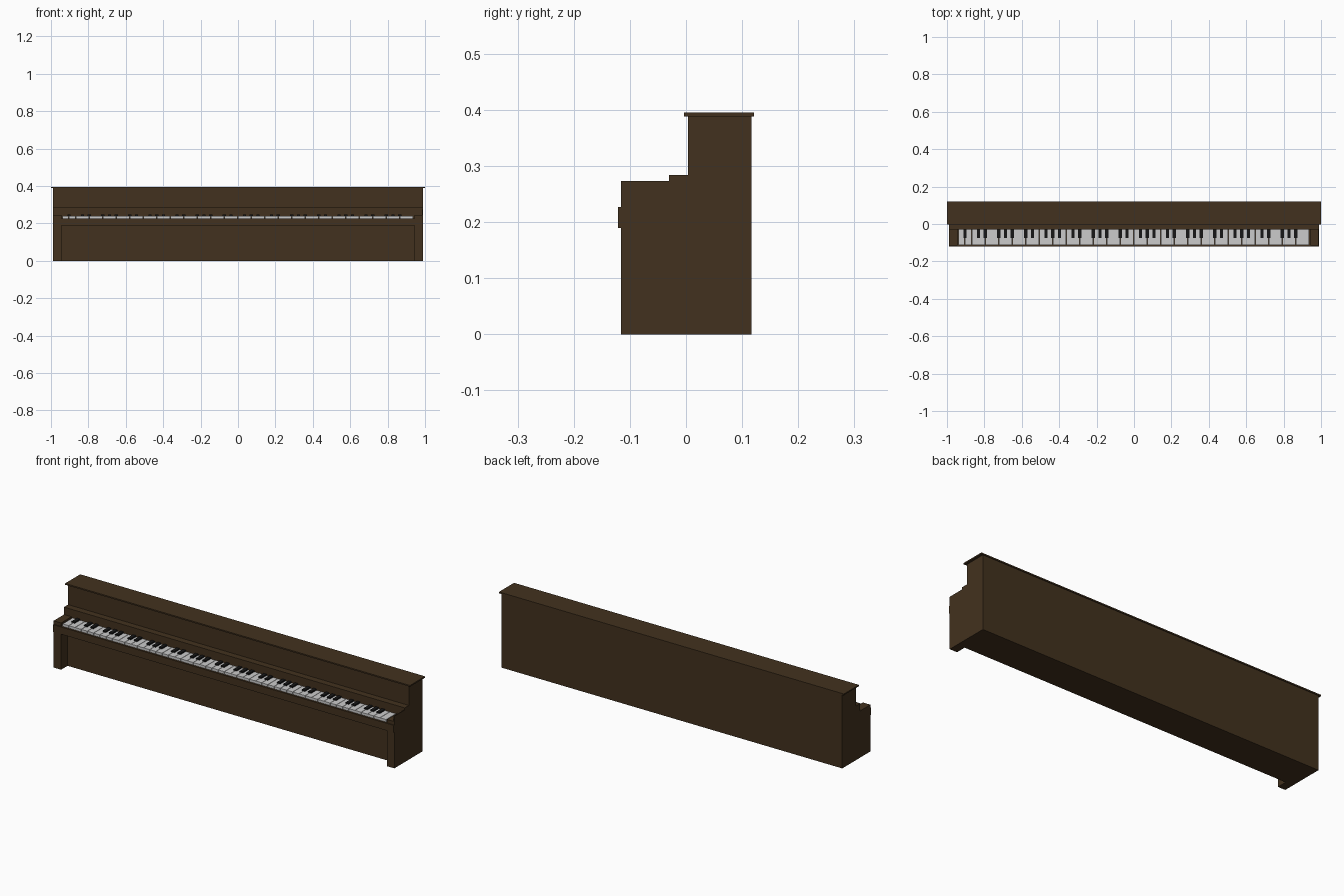
import bpy, bmesh

if "Cube" in bpy.data.objects:
    bpy.data.objects.remove(bpy.data.objects["Cube"])


def material(name, rgb):
    m = bpy.data.materials.new(name)
    m.diffuse_color = (*rgb, 1)
    m.use_nodes = True
    m.node_tree.nodes["Principled BSDF"].inputs["Base Color"].default_value = m.diffuse_color
    return m


WOOD = material("dark_wood", (0.055, 0.031, 0.013))
WHITE = material("key_white", (0.8, 0.8, 0.8))
BLACK = material("key_black", (0.008, 0.008, 0.008))


def finish(name, bm, mat):
    bmesh.ops.recalc_face_normals(bm, faces=bm.faces)
    me = bpy.data.meshes.new(name)
    bm.to_mesh(me)
    bm.free()
    me.materials.append(mat)
    ob = bpy.data.objects.new(name, me)
    bpy.context.collection.objects.link(ob)
    return ob


def add_box(bm, x0, x1, y0, y1, z0, z1):
    verts = bmesh.ops.create_cube(bm, size=1)["verts"]
    for v in verts:
        v.co.x = x1 if v.co.x > 0 else x0
        v.co.y = y1 if v.co.y > 0 else y0
        v.co.z = z1 if v.co.z > 0 else z0


def box(name, mat, *dims):
    bm = bmesh.new()
    add_box(bm, *dims)
    return finish(name, bm, mat)


def extrude_profile(name, mat, points, x0, x1):
    bm = bmesh.new()
    face = bm.faces.new([bm.verts.new((x0, y, z)) for y, z in points])
    new = bmesh.ops.extrude_face_region(bm, geom=[face])["geom"]
    moved = [g for g in new if isinstance(g, bmesh.types.BMVert)]
    bmesh.ops.translate(bm, verts=moved, vec=(x1 - x0, 0, 0))
    return finish(name, bm, mat)


W = 0.988        # half width of the case
INNER = 0.945    # inner face of legs and cheeks

# Case: back, lower panel, key bed, fallboard step and upper panel
extrude_profile("case", WOOD, [
    (-0.062, 0), (0.117, 0), (0.117, 0.388), (0.004, 0.388), (0.004, 0.284),
    (-0.03, 0.284), (-0.03, 0.227), (-0.116, 0.227), (-0.116, 0.189),
    (-0.062, 0.189)], -W, W)

# Lid overhanging the case
box("lid", WOOD, -1, 1, -0.004, 0.121, 0.388, 0.395)

# Key slip along the front
box("key_slip", WOOD, -W, W, -0.121, -0.116, 0.189, 0.227)

# Legs and cheek blocks at both ends
for side, x0, x1 in (("left", -W, -INNER), ("right", INNER, W)):
    box(side + "_leg", WOOD, x0, x1, -0.116, -0.062, 0, 0.189)
    box(side + "_cheek", WOOD, x0, x1, -0.116, -0.03, 0.227, 0.245)

# Thin raised edge on the right cheek
box("right_cheek_edge", WOOD, W - 0.004, W, -0.116, -0.03, 0.245, 0.273)

# Keyboard: 52 white keys from A, black keys after A C D F G
X0, X1, N = -0.94, 0.937, 52
pitch = (X1 - X0) / N
whites, blacks = bmesh.new(), bmesh.new()
for i in range(N):
    x = X0 + i * pitch
    add_box(whites, x + 0.001, x + pitch - 0.001, -0.111, -0.03, 0.227, 0.240)
    if "ABCDEFG"[i % 7] in "ACDFG" and i < N - 1:
        c = x + pitch
        add_box(blacks, c - 0.009, c + 0.009, -0.074, -0.03, 0.240, 0.247)
finish("white_keys", whites, WHITE)
finish("black_keys", blacks, BLACK)
